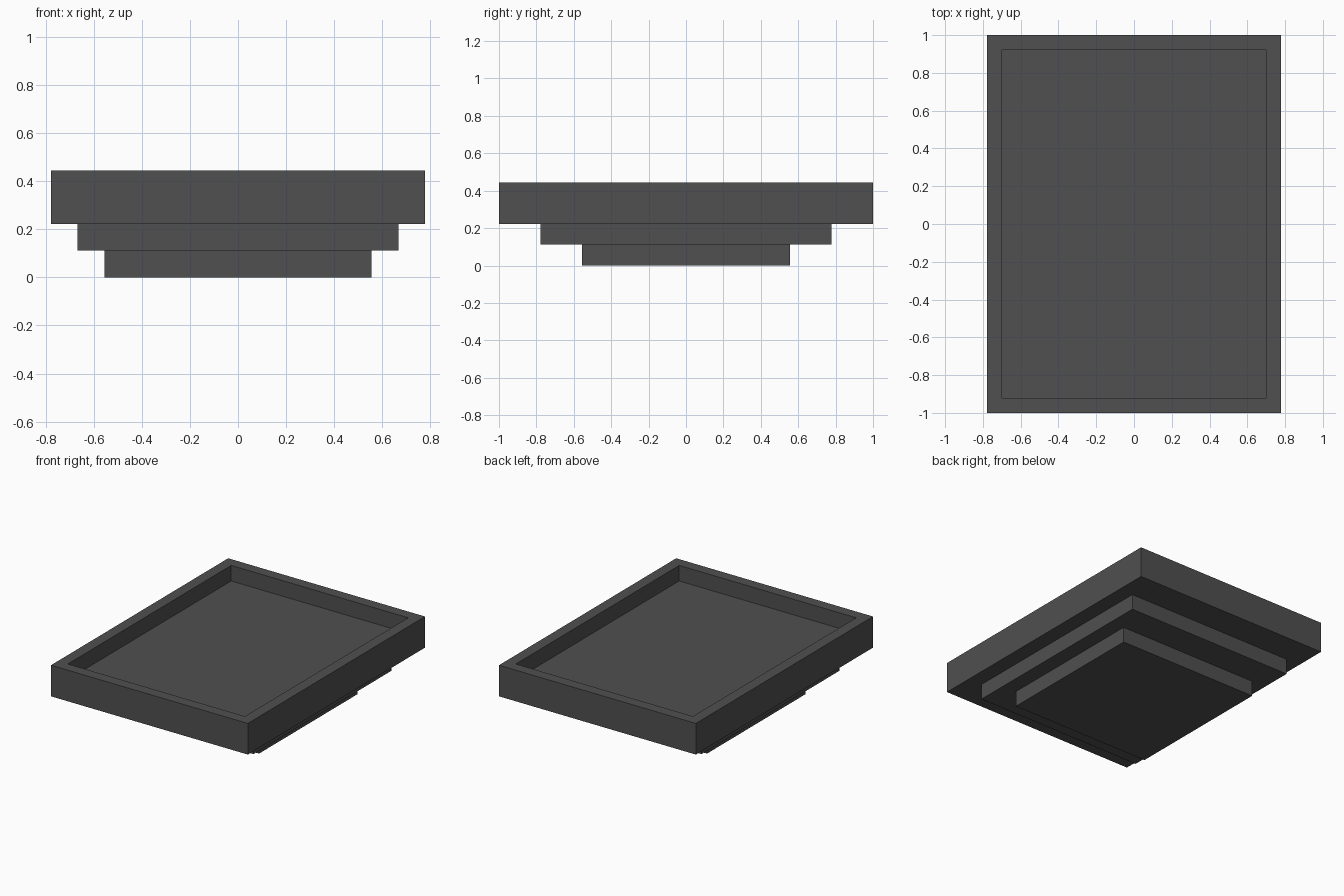
import bpy
import bmesh
from mathutils import Matrix

if "Cube" in bpy.data.objects:
    bpy.data.objects.remove(bpy.data.objects["Cube"], do_unlink=True)

U = 1 / 9  # module: every dimension is a whole number of these

grey = bpy.data.materials.new("dark_grey")
grey.use_nodes = True
colour = (0.08, 0.08, 0.08, 1)
grey.diffuse_color = colour
bsdf = next(n for n in grey.node_tree.nodes if n.type == "BSDF_PRINCIPLED")
bsdf.inputs["Base Color"].default_value = colour


def slab(name, width, depth, bottom, height, recess=0):
    """Box centred on the z axis, with an optional rimmed recess in its top."""
    bm = bmesh.new()
    size = Matrix.Diagonal((width * U, depth * U, height * U, 1))
    bmesh.ops.create_cube(bm, size=1, matrix=size)
    bm.normal_update()
    if recess:
        top = max(bm.faces, key=lambda f: f.calc_center_median().z)
        # rim, then sunken floor with upright walls
        bmesh.ops.inset_individual(bm, faces=[top], thickness=U)
        bmesh.ops.inset_individual(bm, faces=[top], thickness=0)
        bmesh.ops.translate(bm, verts=top.verts, vec=(0, 0, -recess * U))
        bm.normal_update()
    mesh = bpy.data.meshes.new(name)
    bm.to_mesh(mesh)
    bm.free()
    mesh.materials.append(grey)
    obj = bpy.data.objects.new(name, mesh)
    obj.location.z = (bottom + height / 2) * U
    bpy.context.collection.objects.link(obj)


# Stepped base and the tray it carries
slab("lower_step", 10, 10, 0, 1)
slab("middle_step", 12, 14, 1, 1)
slab("top_tray", 14, 18, 2, 2, recess=1)
